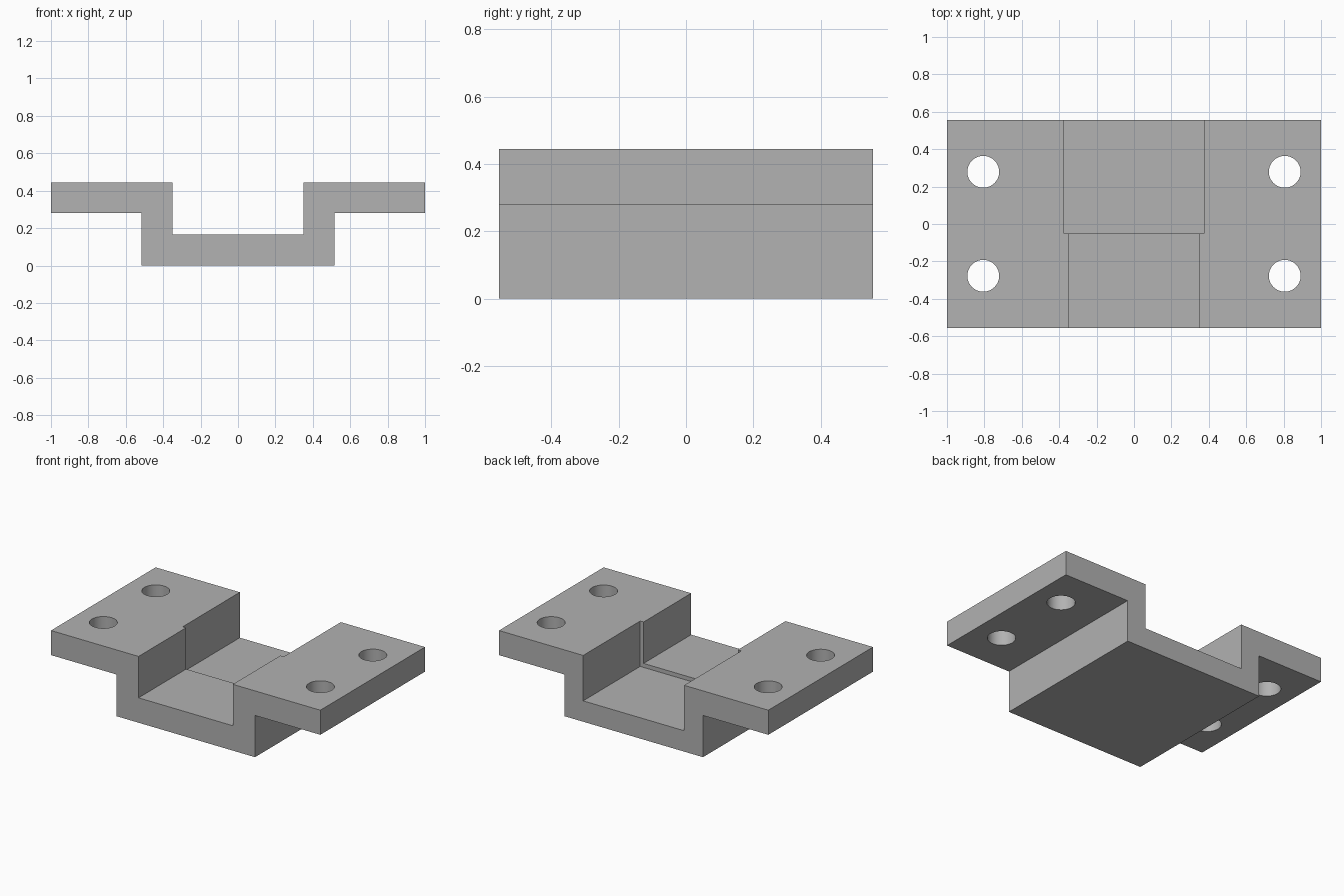
import bpy
import bmesh

cube = bpy.data.objects.get("Cube")
if cube:
    bpy.data.objects.remove(cube, do_unlink=True)

DEPTH = 0.555      # half depth along y
TOP = 0.445

grey = bpy.data.materials.new("plain_grey")
grey.use_nodes = True
grey.diffuse_color = (0.445, 0.445, 0.445, 1)
grey.node_tree.nodes["Principled BSDF"].inputs["Base Color"].default_value = grey.diffuse_color


def add_object(name, bm):
    bmesh.ops.recalc_face_normals(bm, faces=bm.faces)
    mesh = bpy.data.meshes.new(name)
    bm.to_mesh(mesh)
    bm.free()
    mesh.materials.append(grey)
    obj = bpy.data.objects.new(name, mesh)
    bpy.context.collection.objects.link(obj)
    return obj


# Bracket: hat-shaped profile, mirrored in x and extruded front to back
half = [(0.515, 0), (0.515, 0.28), (1, 0.28), (1, TOP), (0.35, TOP), (0.35, 0.167)]
profile = half + [(-x, z) for x, z in reversed(half)]
bm = bmesh.new()
face = bm.faces.new([bm.verts.new((x, -DEPTH, z)) for x, z in profile])
swept = bmesh.ops.extrude_face_region(bm, geom=[face])["geom"]
bmesh.ops.translate(bm, vec=(0, 2 * DEPTH, 0),
                    verts=[v for v in swept if isinstance(v, bmesh.types.BMVert)])
bracket = add_object("channel_bracket", bm)

# Wider, slightly deeper recess in the rear of the channel
bm = bmesh.new()
bmesh.ops.create_cube(bm, size=1)
low, high, front, back = 0.14, TOP + 0.2, -0.05, DEPTH + 0.2
bmesh.ops.scale(bm, vec=(0.75, back - front, high - low), verts=bm.verts)
bmesh.ops.translate(bm, vec=(0, (front + back) / 2, (low + high) / 2), verts=bm.verts)
cutters = [add_object("recess_cutter", bm)]

# Four bolt holes through the flanges
for x in (-0.806, 0.806):
    for y in (-0.277, 0.279):
        bm = bmesh.new()
        bmesh.ops.create_cone(bm, cap_ends=True, segments=64, radius1=0.085,
                              radius2=0.085, depth=0.5)
        bmesh.ops.translate(bm, vec=(x, y, 0.36), verts=bm.verts)
        cutters.append(add_object("bolt_hole_cutter", bm))

bpy.ops.object.select_all(action="DESELECT")
bracket.select_set(True)
bpy.context.view_layer.objects.active = bracket
for cutter in cutters:
    mod = bracket.modifiers.new("cut", "BOOLEAN")
    mod.operation = "DIFFERENCE"
    mod.solver = "EXACT"
    mod.object = cutter
    bpy.ops.object.modifier_apply(modifier=mod.name)
for cutter in cutters:
    bpy.data.objects.remove(cutter, do_unlink=True)

bpy.ops.object.shade_smooth_by_angle(angle=0.5)
